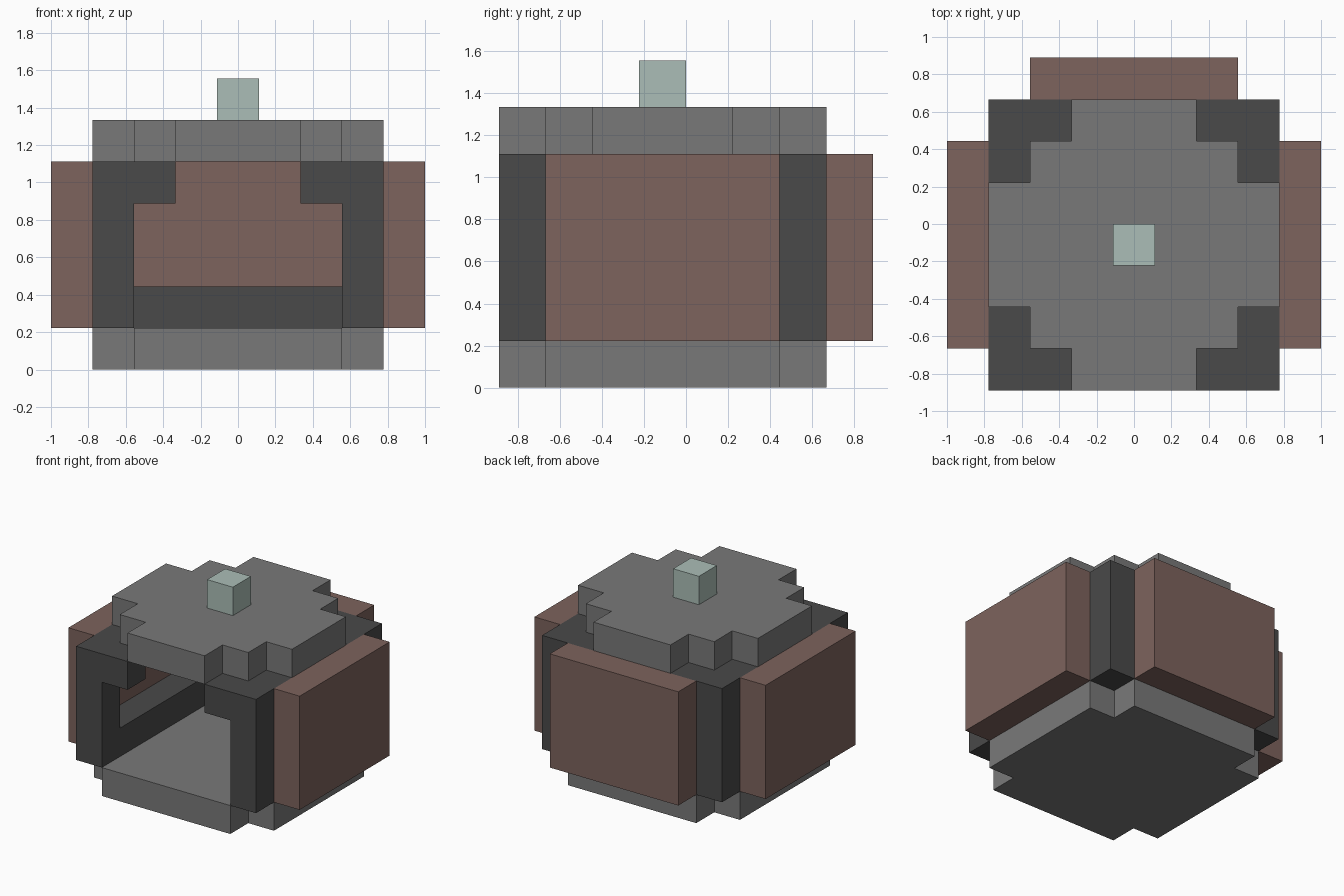
import bpy, bmesh
from itertools import product
from mathutils import Vector

if "Cube" in bpy.data.objects:
    bpy.data.objects.remove(bpy.data.objects["Cube"], do_unlink=True)

UNIT = 2 / 9                      # edge length of one block
ORIGIN = Vector((4.5, 4, 0))      # grid position of the model centre


def material(name, r, g, b):
    m = bpy.data.materials.new(name)
    m.use_nodes = True
    m.diffuse_color = (r, g, b, 1)
    m.node_tree.nodes["Principled BSDF"].inputs["Base Color"].default_value = (r, g, b, 1)
    return m


stone = material("mid grey stone", 0.191, 0.191, 0.191)
iron = material("dark grey iron", 0.067, 0.067, 0.067)
clay = material("brown clay", 0.205, 0.125, 0.109)
jade = material("pale jade", 0.407, 0.515, 0.474)


def block_part(name, mat, *boxes):
    """Join grid boxes (x0, x1, y0, y1, z0, z1) into one clean outer skin."""
    cells = set()
    for x0, x1, y0, y1, z0, z1 in boxes:
        cells |= set(product(range(x0, x1), range(y0, y1), range(z0, z1)))
    bm = bmesh.new()
    for cell in cells:
        for axis, side in product(range(3), (0, 1)):
            near = list(cell)
            near[axis] += 2 * side - 1
            if tuple(near) in cells:
                continue
            corners = []
            for a, b in ((0, 0), (1, 0), (1, 1), (0, 1)):
                p = Vector(cell)
                p[axis] += side
                p[(axis + 1) % 3] += a
                p[(axis + 2) % 3] += b
                corners.append(bm.verts.new((p - ORIGIN) * UNIT))
            bm.faces.new(corners if side else corners[::-1])
    bmesh.ops.remove_doubles(bm, verts=bm.verts, dist=0.001)
    bmesh.ops.dissolve_limit(bm, angle_limit=0.01, verts=bm.verts, edges=bm.edges)
    mesh = bpy.data.meshes.new(name)
    bm.to_mesh(mesh)
    bm.free()
    mesh.materials.append(mat)
    obj = bpy.data.objects.new(name, mesh)
    bpy.context.collection.objects.link(obj)
    return obj


# Stepped base and lid, with a knob on top
block_part("base", stone, (2, 7, 0, 7, 0, 1), (1, 8, 1, 6, 0, 1))
block_part("lid", stone, (3, 6, 0, 7, 5, 6), (2, 7, 1, 6, 5, 6), (1, 8, 2, 5, 5, 6))
block_part("lid_knob", jade, (4, 5, 3, 4, 6, 7))

# Frame: corner posts with top brackets, and low rails on three sides
frame = [(2, 7, 6, 7, 1, 2)]
for post_x, arm_x in ((1, 2), (7, 6)):
    frame.append((post_x, post_x + 1, 1, 6, 1, 2))
    for post_y, arm_y in ((0, 1), (6, 5)):
        frame.append((post_x, post_x + 1, post_y, post_y + 1, 1, 5))
        frame.append((arm_x, arm_x + 1, post_y, post_y + 1, 4, 5))
        frame.append((post_x, post_x + 1, arm_y, arm_y + 1, 4, 5))
block_part("frame", iron, *frame)

# Outer wall panels; the front stays open
block_part("left_panel", clay, (8, 9, 1, 6, 1, 5))
block_part("right_panel", clay, (0, 1, 1, 6, 1, 5))
block_part("back_panel", clay, (2, 7, 7, 8, 1, 5))
